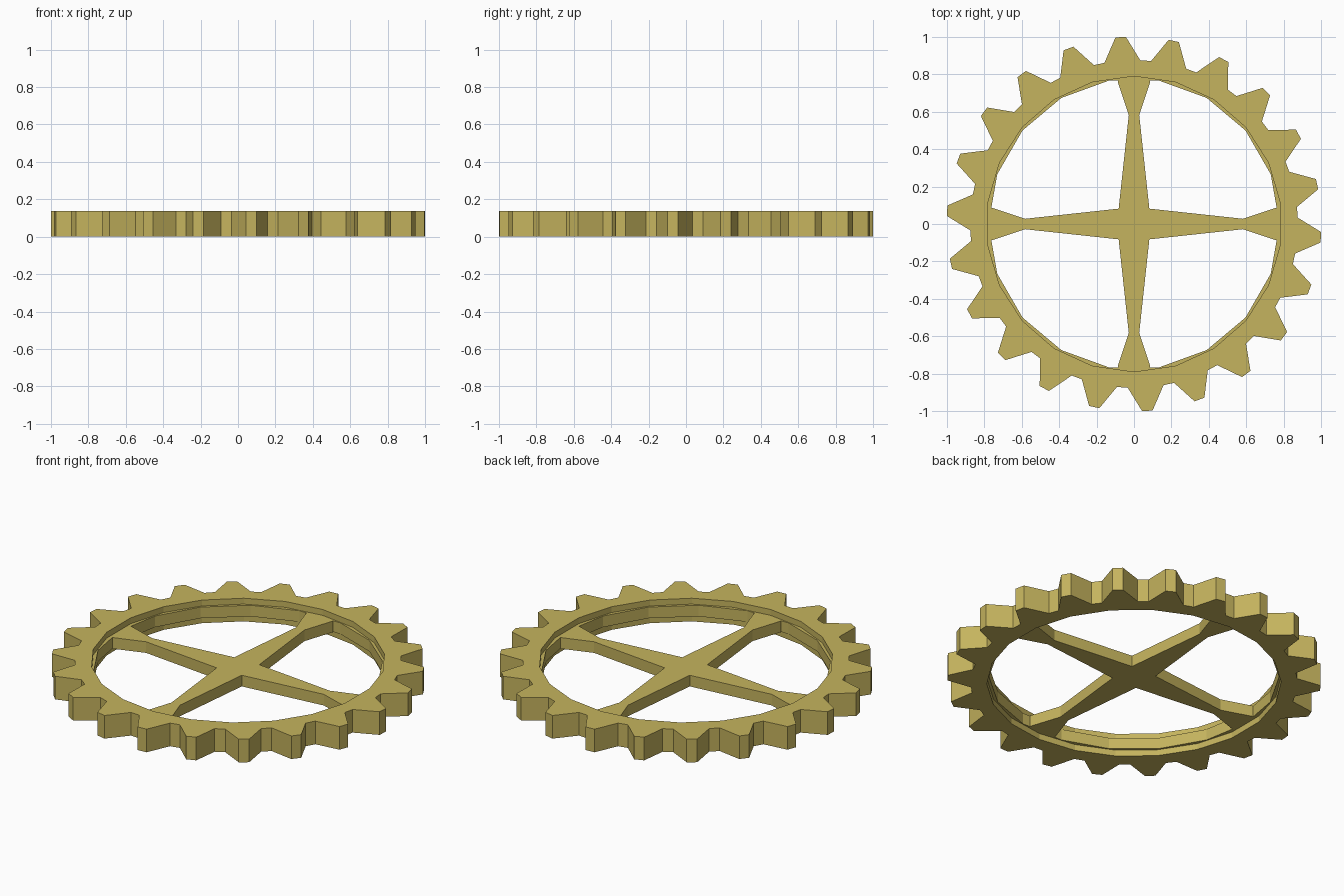
import bpy, bmesh, math

if "Cube" in bpy.data.objects:
    bpy.data.objects.remove(bpy.data.objects["Cube"])

HEIGHT = 0.137
SPOKE_LOW, SPOKE_TOP = 0.036, 0.102
TEETH = 22

brass = bpy.data.materials.new("brass yellow")
brass.diffuse_color = (0.56, 0.455, 0.112, 1)
brass.use_nodes = True
brass.node_tree.nodes["Principled BSDF"].inputs["Base Color"].default_value = brass.diffuse_color


def polar(r, deg):
    a = math.radians(deg)
    return (r * math.cos(a), r * math.sin(a))


def extruded(name, points, polygons, z0, z1):
    """Build flat polygons from 2D points and extrude them upwards."""
    bm = bmesh.new()
    verts = [bm.verts.new((x, y, z0)) for x, y in points]
    for poly in polygons:
        bm.faces.new([verts[i] for i in poly])
    result = bmesh.ops.extrude_face_region(bm, geom=bm.faces[:], use_keep_orig=True)
    for v in result["geom"]:
        if isinstance(v, bmesh.types.BMVert):
            v.co.z = z1
    bmesh.ops.recalc_face_normals(bm, faces=bm.faces[:])
    mesh = bpy.data.meshes.new(name)
    bm.to_mesh(mesh)
    bm.free()
    mesh.materials.append(brass)
    obj = bpy.data.objects.new(name, mesh)
    bpy.context.collection.objects.link(obj)
    return obj


# Toothed outer ring: four outline points and one bore point per tooth
step = 360 / TEETH
points, polygons = [], []
for k in range(TEETH):
    centre = 94.1 + k * step
    for r, offset in ((0.876, -6.3), (1.002, -1.6), (1.002, 1.6), (0.876, 6.3)):
        points.append(polar(r, centre + offset))
    points.append(polar(0.79, 90 + k * step))
    a, b = 5 * k, 5 * ((k + 1) % TEETH)
    polygons.append([a, a + 1, a + 2, a + 3, b, b + 4, a + 4])
extruded("toothed_ring", points, polygons, 0, HEIGHT)

# Thin 18-sided inner rim, recessed from both faces of the ring
points, polygons = [], []
SIDES = 18
for k in range(SIDES):
    points += [polar(0.778, 360 / SIDES * k), polar(0.81, 360 / SIDES * k)]
    a, b = 2 * k, 2 * ((k + 1) % SIDES)
    polygons.append([a, a + 1, b + 1, b])
extruded("inner_rim", points, polygons, SPOKE_LOW, SPOKE_TOP)

# Four tapered spokes with flared ends meeting in a square hub
arm = [(0.082, -0.082), (0.582, -0.028), (0.757, -0.086),
       (0.785, -0.086), (0.785, 0.086), (0.757, 0.086), (0.582, 0.028)]
outline = []
for c, s in ((1, 0), (0, 1), (-1, 0), (0, -1)):
    outline += [(x * c - y * s, x * s + y * c) for x, y in arm]
extruded("cross_spokes", outline, [list(range(len(outline)))], SPOKE_LOW, SPOKE_TOP)
